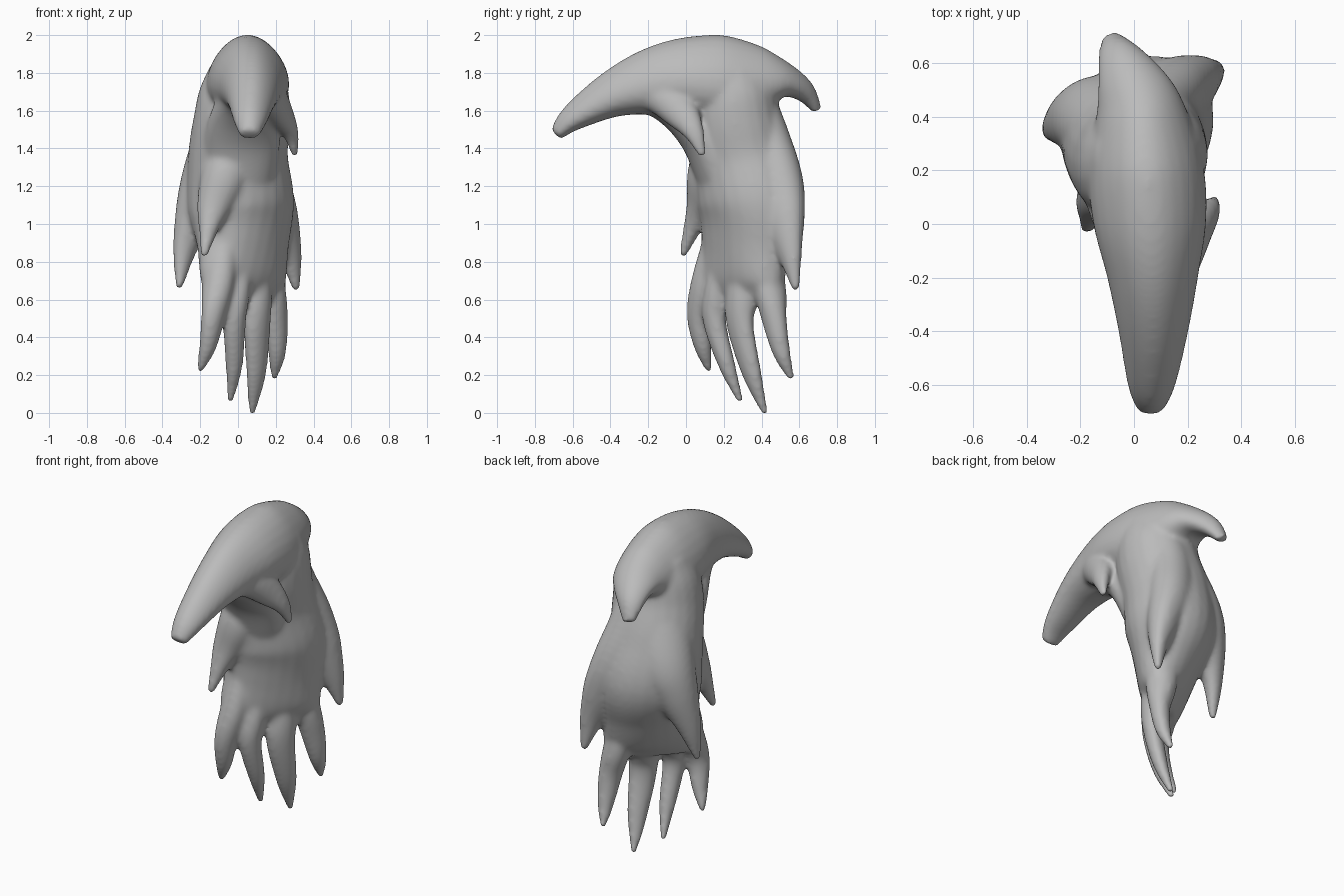
import bpy, bmesh, math
from mathutils import Matrix, Vector

if "Cube" in bpy.data.objects:
    bpy.data.objects.remove(bpy.data.objects["Cube"])

SIDES, STEPS = 24, 6
bm = bmesh.new()


def spline(rows):
    """Smooth interpolation through rows of x, y, z, half width, half depth."""
    p = [Vector(r) for r in rows]
    p = [2 * p[0] - p[1]] + p + [2 * p[-1] - p[-2]]
    out = []
    for a, b, c, d in zip(p, p[1:], p[2:], p[3:]):
        for k in range(STEPS):
            t = k / STEPS
            out.append(0.5 * (2 * b + (c - a) * t + (2 * a - 5 * b + 4 * c - d) * t * t
                              + (3 * b - a - 3 * c + d) * t ** 3))
    return out + [p[-2]]


def tube(rows, side, egg=0):
    """Closed loft of ellipses along a path, wide towards side; egg narrows one edge."""
    pts = spline(rows)
    rings = []
    for i, q in enumerate(pts):
        ahead, behind = pts[min(i + 1, len(pts) - 1)], pts[max(i - 1, 0)]
        tangent = (Vector(ahead[:3]) - Vector(behind[:3])).normalized()
        u = Vector(side)
        u = (u - tangent * u.dot(tangent)).normalized()
        v = tangent.cross(u)
        ring = []
        for k in range(SIDES):
            ang = 2 * math.pi * k / SIDES
            wide = math.cos(ang) * (1 + egg * math.sin(ang)) * max(q[3], .01)
            ring.append(bm.verts.new(Vector(q[:3]) + u * wide
                                     + v * math.sin(ang) * max(q[4], .01)))
        rings.append(ring)
    for r0, r1 in zip(rings, rings[1:]):
        for k in range(SIDES):
            n = (k + 1) % SIDES
            bm.faces.new((r0[k], r0[n], r1[n], r1[k]))
    bm.faces.new(rings[0][::-1])
    bm.faces.new(rings[-1])


ACROSS, DIAGONAL = (1, 0, 0), (1, 1, 0)

# Arched crest, from the front beak over the head to the rear spike
tube([(.06, -.69, 1.475, .055, .038), (.065, -.6, 1.563, .09, .072),
      (.072, -.4, 1.682, .13, .122), (.07, -.2, 1.75, .168, .175),
      (.06, 0, 1.78, .207, .21), (.045, .2, 1.77, .212, .23),
      (.025, .4, 1.77, .17, .17), (-.01, .53, 1.76, .13, .09),
      (-.052, .63, 1.7, .085, .058), (-.085, .695, 1.605, .042, .027)], ACROSS, .2)

# Throat, filling the bend under the crest
tube([(.06, -.32, 1.71, .09, .08), (.05, -.08, 1.645, .16, .12),
      (.025, .075, 1.47, .2, .115), (.01, .2, 1.24, .19, .14)], ACROSS)

# Main body, flattening along the diagonal towards the bottom
tube([(.045, .24, 1.83, .19, .19), (.035, .24, 1.7, .245, .23),
      (.02, .25, 1.55, .265, .245), (0, .3, 1.35, .275, .255),
      (.015, .345, 1.1, .305, .26), (.025, .32, .88, .285, .19),
      (.025, .285, .7, .29, .13), (.03, .28, .6, .25, .07)], DIAGONAL)

# Cheek spike curling back from the lower edge of the crest
tube([(.13, -.26, 1.72, .06, .08), (.175, -.12, 1.67, .08, .1),
      (.23, -.02, 1.58, .065, .09), (.28, .045, 1.48, .042, .055),
      (.303, .088, 1.36, .018, .02)], ACROSS)

# Front spike
tube([(0, .2, 1.5, .1, .1), (-.06, .135, 1.28, .13, .125),
      (-.125, .085, 1.1, .095, .085), (-.155, .035, .98, .055, .05),
      (-.18, -.02, .83, .02, .02)], ACROSS)

# Outer flap on the right
tube([(.01, .28, 1.75, .13, .12), (-.07, .35, 1.5, .165, .13),
      (-.145, .4, 1.25, .165, .14), (-.21, .395, 1.08, .13, .115),
      (-.278, .37, .88, .075, .06), (-.313, .33, .66, .02, .02)], DIAGONAL)

# Rear flap on the left
tube([(.05, .33, 1.7, .13, .12), (.07, .41, 1.45, .15, .13),
      (.13, .475, 1.22, .16, .13), (.205, .51, 1.02, .14, .1),
      (.275, .55, .84, .075, .055), (.31, .583, .65, .02, .02)], DIAGONAL)

# Four hanging tail strands: root, middle, tip and half width
strands = [((-.07, .17, .92), (-.13, .068, .52), (-.205, .125, .218), .07),
           ((-.01, .24, .92), (-.02, .15, .5), (-.042, .29, .058), .068),
           ((.07, .34, .92), (.1, .285, .48), (.073, .42, -.007), .085),
           ((.12, .41, .92), (.2, .47, .48), (.19, .56, .178), .07)]
for root, mid, tip, wide in strands:
    high = Vector(root).lerp(Vector(mid), .6)
    low = Vector(mid).lerp(Vector(tip), .55) + Vector((.012, -.012, 0))
    tube([(*root, .08, .08), (*high, wide + .01, .09), (*mid, wide, .06),
          (*low, wide * .72, .044), (*tip, .018, .018)], DIAGONAL)

bmesh.ops.recalc_face_normals(bm, faces=bm.faces)
mesh = bpy.data.meshes.new("plumed_body")
bm.to_mesh(mesh)
bm.free()
body = bpy.data.objects.new("plumed_body", mesh)
bpy.context.collection.objects.link(body)

# Fuse the parts into one soft skin
remesh = body.modifiers.new("fuse", 'REMESH')
remesh.mode = 'VOXEL'
remesh.voxel_size = .013
smooth = body.modifiers.new("soften", 'SMOOTH')
smooth.factor, smooth.iterations = .5, 16
graph = bpy.context.evaluated_depsgraph_get()
skin = bpy.data.meshes.new_from_object(body.evaluated_get(graph))
body.modifiers.clear()
body.data = skin

# Rest the lowest tip on the ground
skin.transform(Matrix.Translation((0, 0, -min(v.co.z for v in skin.vertices))))
skin.polygons.foreach_set("use_smooth", [True] * len(skin.polygons))

# Plain grey finish
grey = bpy.data.materials.new("plain_grey")
grey.use_nodes = True
colour = (.5, .5, .5, 1)
grey.diffuse_color = colour
grey.node_tree.nodes["Principled BSDF"].inputs["Base Color"].default_value = colour
skin.materials.clear()
skin.materials.append(grey)
